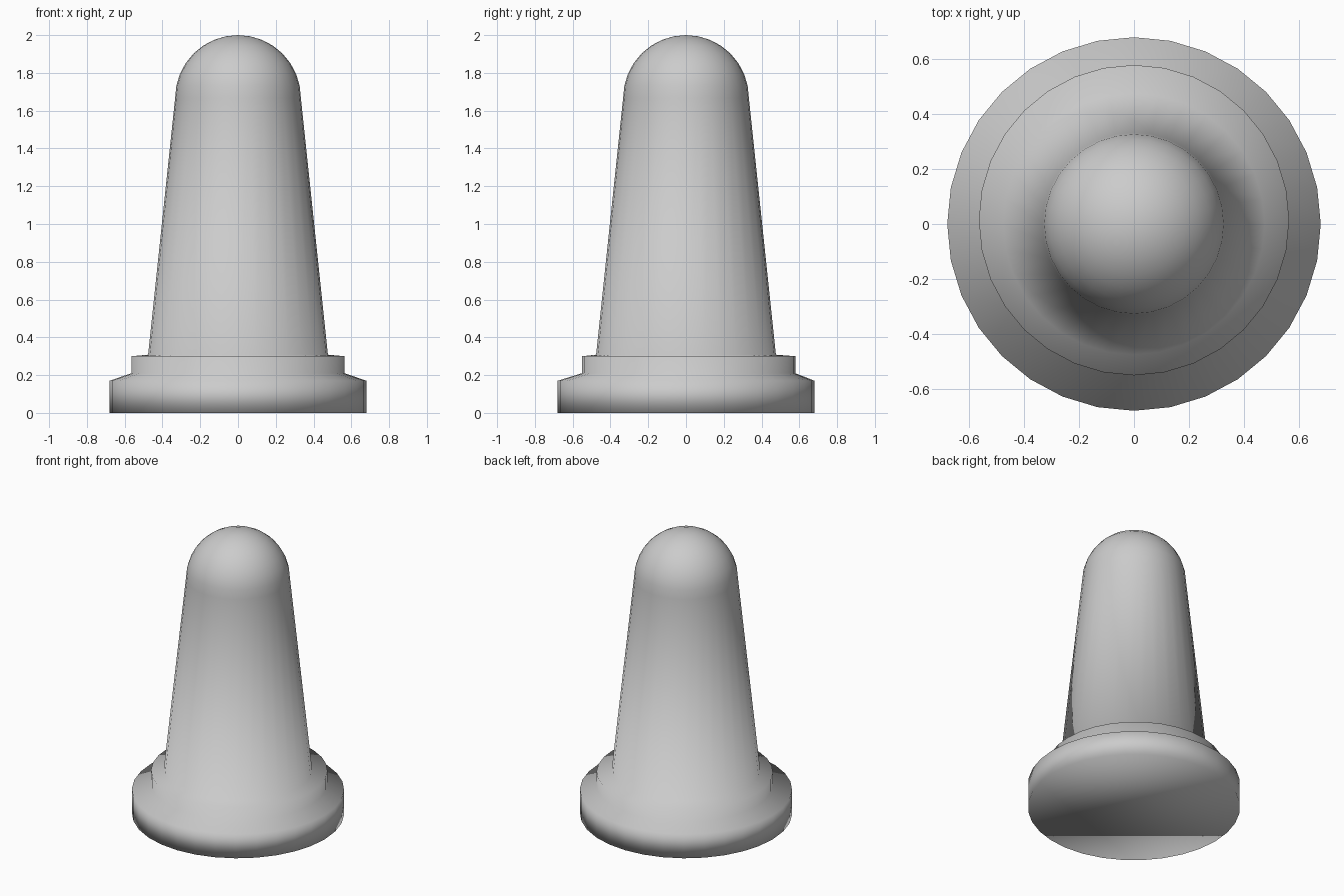
import bpy, bmesh, math

cube = bpy.data.objects.get("Cube")
if cube:
    bpy.data.objects.remove(cube, do_unlink=True)

SEGMENTS = 32
DOME_RINGS = 8
DOME_R = 0.333
DOME_Z = 2 - DOME_R

grey = bpy.data.materials.new("plain grey")
grey.use_nodes = True
grey.diffuse_color = (0.6, 0.6, 0.6, 1)
grey.node_tree.nodes["Principled BSDF"].inputs["Base Color"].default_value = (0.6, 0.6, 0.6, 1)

# Rings as radius, height and depth offset: foot, sloped shoulder, collar, tapered body
rings = [
    (0.68, 0.0, 0.0),
    (0.68, 0.17, 0.0),
    (0.565, 0.21, 0.014),
    (0.565, 0.30, 0.014),
    (0.476, 0.308, 0.0),
]
# Rounded dome on top of the body
for i in range(DOME_RINGS):
    a = math.pi / 2 * i / DOME_RINGS
    rings.append((DOME_R * math.cos(a), DOME_Z + DOME_R * math.sin(a), 0.0))

bm = bmesh.new()
loops = []
for r, z, y in rings:
    angles = [2 * math.pi * k / SEGMENTS for k in range(SEGMENTS)]
    loops.append([bm.verts.new((r * math.cos(a), y + r * math.sin(a), z)) for a in angles])

# Skin between neighbouring rings
for low, high in zip(loops, loops[1:]):
    for k in range(SEGMENTS):
        n = (k + 1) % SEGMENTS
        bm.faces.new((low[k], low[n], high[n], high[k]))

# Flat underside and the tip of the dome
bm.faces.new(loops[0][::-1])
tip = bm.verts.new((0, 0, 2))
for k in range(SEGMENTS):
    bm.faces.new((loops[-1][k], loops[-1][(k + 1) % SEGMENTS], tip))

# The whole skin is softly shaded
for f in bm.faces:
    f.smooth = True

mesh = bpy.data.meshes.new("domed_peg")
bm.to_mesh(mesh)
bm.free()
mesh.materials.append(grey)
peg = bpy.data.objects.new("domed_peg", mesh)
bpy.context.collection.objects.link(peg)
